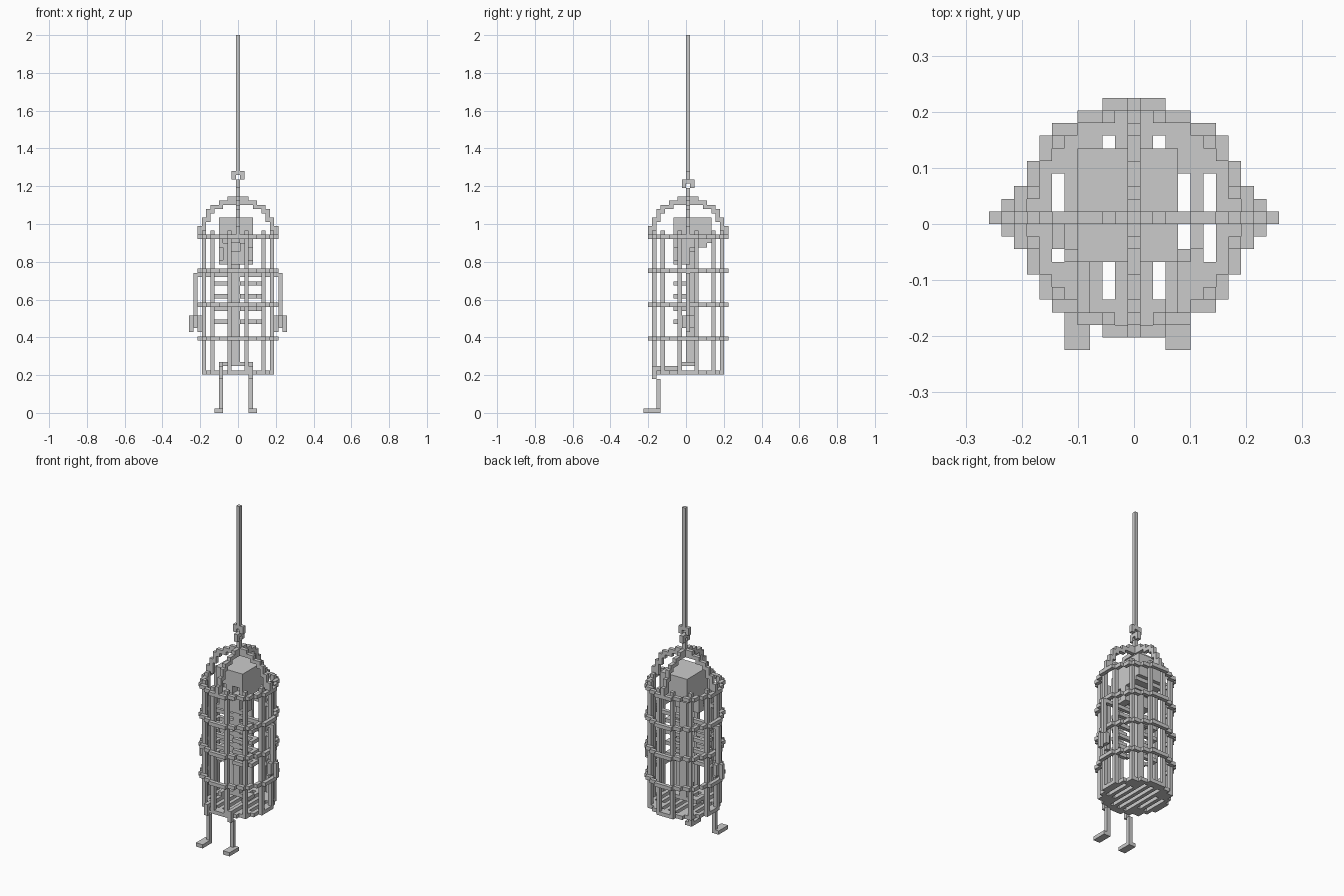
import bpy, bmesh
from mathutils import Vector

cube = bpy.data.objects.get("Cube")
if cube:
    bpy.data.objects.remove(cube, do_unlink=True)

U = 2 / 89  # edge of one building block
AXES = [Vector((1, 0, 0)), Vector((0, 1, 0)), Vector((0, 0, 1))]


def box(x, y, z):
    """Set of cells in inclusive (low, high) ranges."""
    return {(i, j, k) for i in range(x[0], x[1] + 1)
            for j in range(y[0], y[1] + 1) for k in range(z[0], z[1] + 1)}


def build(name, cells):
    """Make a blocky object from the outer faces of a set of cells."""
    bm = bmesh.new()
    for c in cells:
        centre = Vector(c) + Vector((0, 0.5, 0.5))
        for a in range(3):
            for s in (-1, 1):
                n = AXES[a] * s
                if tuple(int(v) for v in Vector(c) + n) in cells:
                    continue
                p, q = AXES[(a + 1) % 3] / 2, AXES[(a + 2) % 3] / 2 * s
                mid = centre + n / 2
                bm.faces.new([bm.verts.new((mid + d) * U)
                              for d in (-p - q, p - q, p + q, q - p)])
    bmesh.ops.remove_doubles(bm, verts=bm.verts, dist=U / 10)
    bmesh.ops.dissolve_limit(bm, angle_limit=0.01, verts=bm.verts, edges=bm.edges)
    mesh = bpy.data.meshes.new(name)
    bm.to_mesh(mesh)
    bm.free()
    obj = bpy.data.objects.new(name, mesh)
    bpy.context.collection.objects.link(obj)


def disc(low, high):
    """Cells of a blocky annulus, by squared radius."""
    r = range(-9, 10)
    return {(a, b) for a in r for b in r if low < a * a + b * b <= high}


# Cage hoops
for n, level in enumerate((17, 25, 33, 41)):
    build(f"cage_hoop_{n + 1}", {(i, j, level) for i, j in disc(72, 87)})

# Upright bars
for i, j in ((2, 8), (6, 6), (8, 2)):
    for sx in (-1, 1):
        for sy in (-1, 1):
            x, y = i * sx, j * sy
            build("cage_bar", box((x, x), (y, y), (9, 42)))

# Slatted floor with a solid rim
build("cage_floor", {(i, j, 9) for i, j in disc(-1, 72)
                     if i % 2 or i * i + j * j > 48 or (abs(i) == 4 and abs(j) > 3)})

# Crossed arches over the top
arch = {(a, b) for a, b in disc(64, 87) if b > 0}
build("cage_arches", {(a, 0, 41 + b) for a, b in arch}
      | {(0, a, 41 + b) for a, b in arch})

# Hanging links and rope
build("lower_link", box((0, 0), (-1, 1), (53, 54)) - {(0, 0, 53)})
build("link_stem", box((0, 0), (0, 0), (51, 52)))
build("upper_link", box((-1, 1), (0, 0), (55, 56)) - {(0, 0, 55)})
build("rope", box((0, 0), (0, 0), (57, 88)))

# Skull with eye sockets, nose and stepped back
skull = box((-4, 3), (-3, 5), (40, 45)) | box((-4, 3), (-3, 4), (39, 39))
skull |= box((-3, 2), (-2, 2), (38, 38)) | box((-3, 2), (-3, 0), (36, 38))
for x in (-3, 1):
    skull -= box((x, x + 1), (-3, -2), (40, 41))
skull -= box((-1, 0), (-3, -3), (38, 39))
build("skull", skull)
build("jaw", box((-4, 3), (-3, 0), (35, 35)) - box((-2, 1), (-2, -1), (35, 35))
      | box((-4, -4), (-1, 0), (36, 38)) | box((3, 3), (-1, 0), (36, 38)))

# Spine and pelvis
build("spine", box((-1, 0), (0, 1), (11, 37)))
build("pelvis", box((-4, 3), (0, 1), (11, 11)))

# Ribs: back, sides and front, open along the breast
for level in (21, 24, 27, 30):
    rib = box((-5, 4), (0, 0), (level, level))
    rib |= box((-5, -2), (-3, -3), (level, level)) | box((1, 4), (-3, -3), (level, level))
    for x in (-6, 5):
        rib |= box((x, x), (-2, 0), (level, level))
    build("rib", rib)

# Shoulders, and arms hanging outside the bars
build("shoulders", box((-10, 10), (0, 0), (32, 32)))
for side, s in (("left", 1), ("right", -1)):
    x = 10 * s
    build(side + "_arm", box((x, x), (0, 0), (23, 31)))
    hand = box((x - 1, x + 1), (0, 0), (20, 22)) | box((x, x), (-1, 1), (20, 22))
    hand |= {(x - 1, 0, 19), (x + 1, 0, 19)}
    build(side + "_hand", hand)

# Legs reaching forward through the bars
for side, x, toe in (("left", 3, (3, 4)), ("right", -4, (-5, -4))):
    build(side + "_thigh", box((x, x), (-2, -1), (11, 11))
          | box((x, x), (-8, -2), (10, 10)) | box((x, x), (-8, -8), (8, 9)))
    build(side + "_shin", box((x, x), (-7, -7), (1, 7)))
    build(side + "_foot", box(toe, (-10, -7), (0, 0)))
